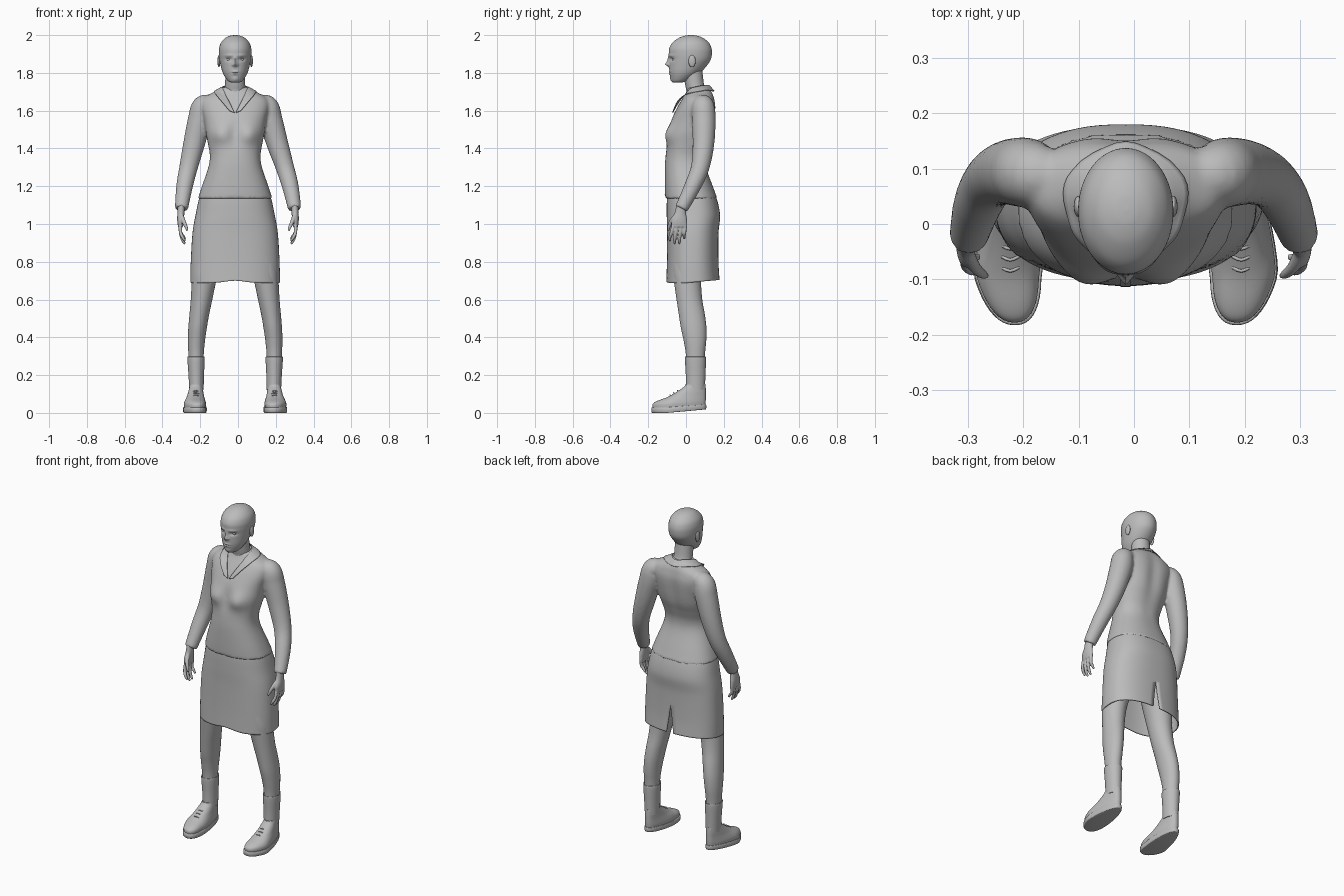
import bpy, bmesh, math
from mathutils import Vector

if "Cube" in bpy.data.objects:
    bpy.data.objects.remove(bpy.data.objects["Cube"])

CX = -0.015                      # centre line of the body
TAU = 2 * math.pi
grey = bpy.data.materials.new("plain grey")
grey.diffuse_color = (0.5, 0.5, 0.5, 1)
grey.use_nodes = True
grey.node_tree.nodes["Principled BSDF"].inputs["Base Color"].default_value = grey.diffuse_color


def spline(rows, n):
    """Catmull-Rom samples through rows of numbers."""
    rows = [tuple(r) for r in rows]
    pts = [rows[0]] + rows + [rows[-1]]
    out = []
    for i in range(n + 1):
        f = i / n * (len(rows) - 1)
        k = min(int(f), len(rows) - 2)
        t = f - k
        out.append([0.5 * (2 * b + (c - a) * t + (2 * a - 5 * b + 4 * c - d) * t * t
                           + (3 * b - a - 3 * c + d) * t ** 3)
                    for a, b, c, d in zip(*pts[k:k + 4])])
    return out


def loft(rows, n=30, seg=48, p=2.0, s=1, gap=None, base=CX):
    """Level rings from rows of z, centre x, half width, front y, back y."""
    rings = []
    for z, cx, w, yf, yb in spline(rows, n):
        g = gap(z) if gap else 0
        ring = []
        for i in range(seg + (1 if gap else 0)):
            a = math.pi / 2 + g + (TAU - 2 * g) * i / seg
            c, q = math.cos(a), math.sin(a)
            x = math.copysign(abs(c) ** (2 / p), c) * w
            y = math.copysign(abs(q) ** (2 / p), q) * (yb - yf) / 2 + (yf + yb) / 2
            ring.append(Vector((base + s * cx + x, y, z)))
        rings.append(ring)
    return rings


def tube(rows, n=12, seg=16):
    """Round rings along a path of x, y, z, radius."""
    path = spline(rows, n)
    rings = []
    for i, (x, y, z, r) in enumerate(path):
        d = Vector(path[min(i + 1, n)][:3]) - Vector(path[max(i - 1, 0)][:3])
        q = d.to_track_quat('Z', 'Y')
        rings.append([Vector((x, y, z)) + q @ Vector((r * math.cos(TAU * k / seg),
                      r * math.sin(TAU * k / seg), 0)) for k in range(seg)])
    return rings


def build(name, lofts, closed=True, caps=True, shape=None, voxel=0, thick=0, smooth=4):
    bm = bmesh.new()
    for rings in lofts:
        vs = [[bm.verts.new(shape(c) if shape else c) for c in r] for r in rings]
        m = len(vs[0])
        for a, b in zip(vs, vs[1:]):
            for i in range(m if closed else m - 1):
                j = (i + 1) % m
                bm.faces.new((a[i], a[j], b[j], b[i]))
        if caps:
            bm.faces.new(vs[0])
            bm.faces.new(vs[-1])
    bmesh.ops.remove_doubles(bm, verts=bm.verts, dist=1e-5)
    bmesh.ops.recalc_face_normals(bm, faces=bm.faces)
    me = bpy.data.meshes.new(name)
    bm.to_mesh(me)
    bm.free()
    ob = bpy.data.objects.new(name, me)
    bpy.context.collection.objects.link(ob)
    me.materials.append(grey)
    bpy.ops.object.select_all(action='DESELECT')
    ob.select_set(True)
    bpy.context.view_layer.objects.active = ob
    bpy.ops.object.shade_smooth_by_angle(angle=math.radians(50))
    if voxel:
        r = ob.modifiers.new("blend", 'REMESH')
        r.mode, r.voxel_size, r.use_smooth_shade = 'VOXEL', voxel, True
        ob.modifiers.new("soften", 'SMOOTH').iterations = smooth
    if thick:
        t = ob.modifiers.new("thickness", 'SOLIDIFY')
        t.thickness, t.offset = thick, -1
    return ob


def ball(name, loc, size):
    x, y, z = loc
    a, b, c = size
    rows = [(z - c * math.cos(math.pi * t / 12), x, a * math.sin(math.pi * t / 12) + 1e-4,
             y - b * math.sin(math.pi * t / 12) - 1e-4, y + b * math.sin(math.pi * t / 12) + 1e-4)
            for t in range(13)]
    return build(name, [loft(rows, 12, 20, base=0)])


def bump(v, x, z, sx, sz):
    return math.exp(-((v.x - CX - x) / sx) ** 2 - ((v.z - z) / sz) ** 2)


# Head: skull loft with face features pushed in and out
FACE = [(0, 1.846, .010, .012, -.019), (0, 1.868, .008, .018, -.009), (0, 1.806, .020, .005, -.004),
        (0, 1.794, .016, .005, -.004), (0, 1.800, .022, .0025, .003), (0, 1.766, .016, .012, -.004)]
for s in (-1, 1):
    FACE += [(s * .034, 1.892, .022, .007, -.004), (s * .034, 1.872, .016, .009, .010),
             (s * .012, 1.842, .006, .006, -.006)]


def face(v):
    if v.y < 0:
        v.y += sum(d * bump(v, x, z, sx, sz) for x, z, sx, sz, d in FACE)
    return v


build("head", [loft([(1.748, 0, .018, -.066, -.03), (1.757, 0, .038, -.076, .01), (1.785, 0, .058, -.084, .055),
                     (1.81, 0, .069, -.088, .085), (1.84, 0, .077, -.089, .112), (1.87, 0, .083, -.089, .131),
                     (1.9, 0, .086, -.091, .137), (1.93, 0, .085, -.089, .135), (1.96, 0, .075, -.072, .121),
                     (1.985, 0, .052, -.038, .09), (1.997, 0, .025, -.005, .057), (2.0, 0, .004, .021, .029)],
                    84, 96)], shape=face)
build("neck", [loft([(1.64, 0, .062, .0, .12), (1.70, 0, .057, .003, .11), (1.74, 0, .053, -.005, .095),
                     (1.83, 0, .052, -.02, .085)], 12, 32)])
for s in (-1, 1):
    ball("eye", (CX + s * .034, -.060, 1.872), (.014, .013, .010))
    ball("ear", (CX + s * .086, .032, 1.862), (.008, .019, .032))


# Shirt: torso and sleeves blended together
def chest(v):
    if v.y < 0:
        v.y -= .022 * (bump(v, .08, 1.475, .05, .05) + bump(v, -.08, 1.475, .05, .05))
        v.y += .012 * bump(v, 0, 1.48, .03, .06)
    elif v.y > .1:
        v.y -= .012 * bump(v, 0, 1.55, .04, .15)
    return v


torso = loft([(1.135, 0, .197, -.110, .166), (1.2, 0, .176, -.112, .142), (1.3, 0, .142, -.112, .106),
              (1.36, 0, .134, -.108, .102), (1.42, 0, .143, -.102, .120), (1.48, 0, .155, -.097, .142),
              (1.55, 0, .165, -.078, .155), (1.62, 0, .180, -.045, .160), (1.665, 0, .170, -.018, .152),
              (1.695, 0, .120, .0, .142), (1.725, 0, .068, .012, .122)], 50, 64, 2.3)
arms = []
for s in (-1, 1):
    rows = []
    for x, y, z, r in [(.12, .085, 1.635, .045), (.168, .09, 1.622, .060), (.188, .094, 1.55, .063),
                       (.222, .092, 1.42, .057), (.255, .075, 1.3, .049), (.28, .035, 1.2, .044),
                       (.3, -.025, 1.08, .035)]:
        t = min(max((x - .2) / .1, 0), 1)
        rows.append((CX * (1 - t) + s * x, y, z, r))
    arms.append(tube(rows, 40, 32))
shirt = build("shirt", [torso] + arms, shape=chest, voxel=.008, smooth=5)

# Collar: one strip round the neck, both wings meeting at the front opening
half = [((0, .125, 1.735), (0, .150, 1.705)), ((.062, .065, 1.73), (.105, .085, 1.705)),
        ((.055, .005, 1.695), (.102, .0, 1.688)), ((.03, -.04, 1.645), (.072, -.045, 1.652)),
        ((.003, -.072, 1.59), (.03, -.07, 1.60))]
strip = [(-a[0], *a[1:], -b[0], *b[1:]) for a, b in half[:0:-1]] + [(*a, *b) for a, b in half]
rings = []
for r in spline(strip, 48):
    a, b = Vector(r[:3]), Vector(r[3:])
    a.x += CX
    b.x += CX
    rings.append([a.lerp(b, t / 6) for t in range(7)])
collar = build("collar", [rings], closed=False, caps=False)
wrap = collar.modifiers.new("rest on shirt", 'SHRINKWRAP')
wrap.target, wrap.wrap_mode, wrap.offset = shirt, 'OUTSIDE', .004
collar.modifiers.new("thickness", 'SOLIDIFY').thickness = .004

# Button placket down the front
rings = [[Vector((CX + x, -.16, 1.59 - .45 * i / 40)) for x in (-.009, 0, .009)] for i in range(41)]
placket = build("placket", [rings], closed=False, caps=False)
wrap = placket.modifiers.new("rest on shirt", 'SHRINKWRAP')
wrap.target, wrap.wrap_method, wrap.offset = shirt, 'PROJECT', .002
wrap.use_project_y, wrap.use_negative_direction = True, True

# Skirt: open tube with a slit at the back
def hem(v):
    k = max(0, (.8 - v.z) / .11)
    v.z += k * (.012 * math.exp(-((v.x - CX) / .07) ** 2) if v.y < 0 else .015 * min(1, v.y / .17))
    return v


build("skirt", [loft([(.688, 0, .237, -.104, .178), (.8, 0, .235, -.101, .172), (.95, 0, .226, -.100, .172),
                      (1.05, 0, .209, -.102, .180), (1.15, 0, .186, -.100, .157), (1.22, 0, .15, -.085, .115)],
                     40, 72, 2.4, gap=lambda z: max(0, .86 - z) * .35)],
      closed=False, caps=False, shape=hem, thick=.006)


# Shoes: narrower and slightly raised toward the heel
def shoe_shape(s):
    mid = CX + s * .213

    def f(v):
        k = min(max((v.y + .08) / .16, 0), 1)
        v.x = mid + (v.x - mid) * (1 - .28 * k) - s * .008 * k
        if v.y < -.1:
            v.x -= s * .012 * (-.1 - v.y) / .08
        v.z += max(0, v.y + .1) * .09 * max(0, 1 - v.z / .2)
        return v
    return f


for s in (-1, 1):
    C = .213
    build("leg", [loft([(1.0, .1, .08, -.075, .12), (.85, .135, .078, -.075, .1), (.75, .157, .070, -.070, .086),
                        (.69, .166, .064, -.063, .08), (.6, .178, .057, -.050, .086), (.52, .19, .052, -.038, .1),
                        (.45, .199, .049, -.027, .108), (.38, .205, .045, -.012, .107),
                        (.3, .207, .040, .0, .1), (.14, .205, .033, .005, .097)], 40, 32, s=s)])
    build("sock", [loft([(.293, .207, .041, .0, .1), (.29, .207, .046, -.006, .106), (.2, .206, .041, -.001, .103),
                         (.12, .205, .038, .0, .1)], 16, 32, s=s)])
    build("shoe", [loft([(.022, C, .058, -.176, .102), (.045, C, .060, -.177, .104), (.062, C, .057, -.155, .105),
                         (.085, C, .051, -.095, .105), (.11, C, .047, -.048, .105), (.135, C, .043, -.012, .104),
                         (.147, C, .041, -.004, .103)], 24, 48, 2.3, s)], shape=shoe_shape(s))
    build("sole", [loft([(0, C, .060, -.176, .102), (.004, C, .064, -.182, .107), (.026, C, .064, -.183, .107),
                         (.029, C, .060, -.178, .104)], 6, 48, 2.3, s)], shape=shoe_shape(s))
    # Laces across the instep
    for y, z in ((-.045, .118), (-.065, .107), (-.085, .095)):
        x = CX + s * .209
        build("lace", [tube([(x - .024, y + .012, z - .010, .003), (x, y, z, .003),
                             (x + .024, y + .012, z - .010, .003)], 8, 8)])
    # Hand: palm, four fingers curling inward and a thumb
    parts = [loft([(1.10, .3, .020, -.052, .0), (1.06, .302, .019, -.060, .0), (1.02, .305, .017, -.078, .006),
                   (.985, .305, .013, -.076, .008)], 10, 20, s=s, base=0)]
    for i in range(4):
        y, tip = -.066 + i * .021, (.91, .895, .895, .92)[i]
        parts.append(tube([(s * .305, y, 1.0, .010), (s * .304, y * 1.1 - .004, .955, .0095),
                           (s * .293, y * 1.2 - .006, tip + .02, .0085), (s * .280, y * 1.2 - .006, tip, .006)]))
    parts.append(tube([(s * .302, -.05, 1.05, .012), (s * .288, -.078, 1.015, .011),
                       (s * .275, -.09, .985, .009), (s * .268, -.094, .965, .006)]))
    build("hand", parts, voxel=.004, smooth=3)
